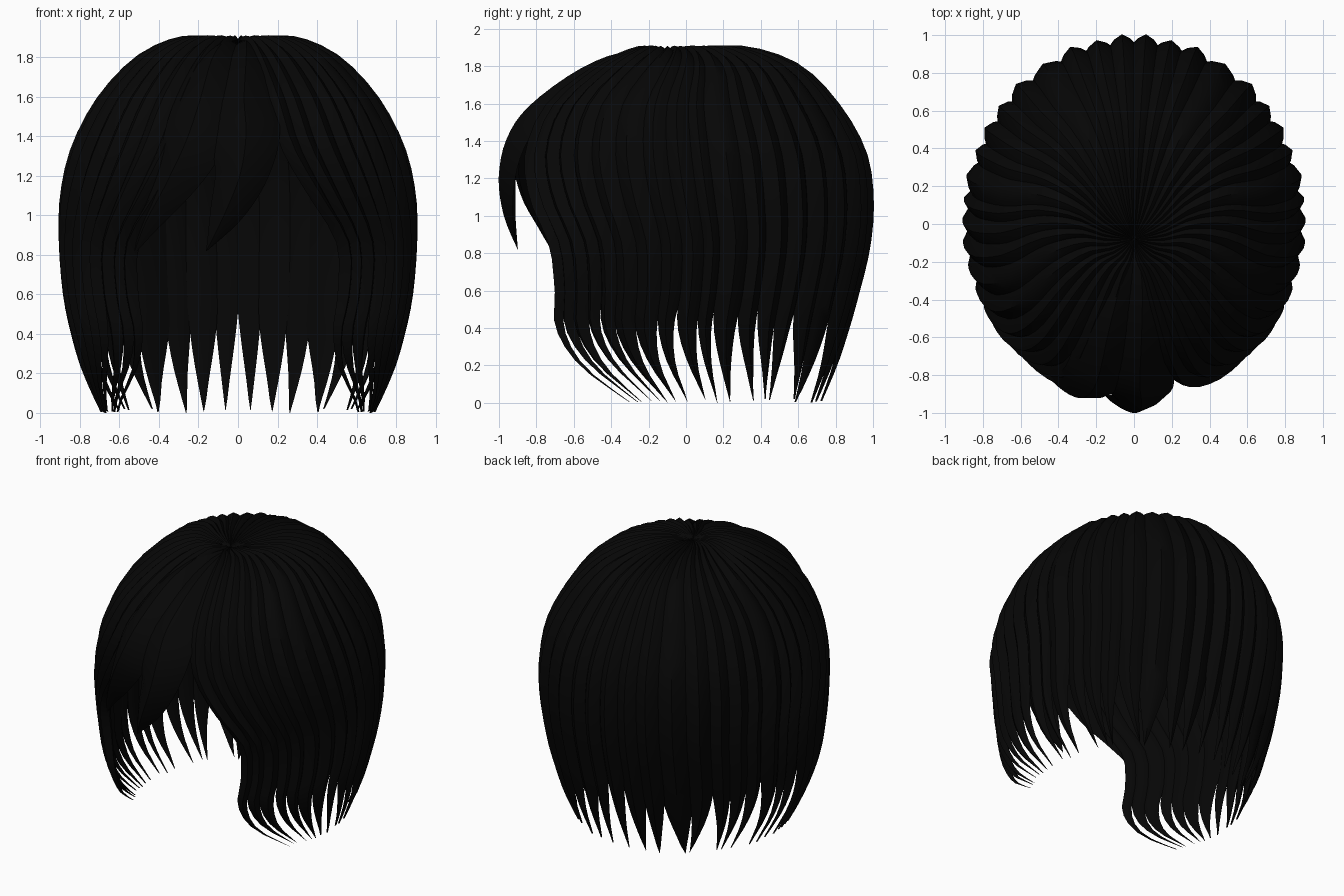
import bpy, bmesh, math, random
from mathutils import Vector

if "Cube" in bpy.data.objects:
    bpy.data.objects.remove(bpy.data.objects["Cube"])

random.seed(4)
black = bpy.data.materials.new("black_hair")
black.diffuse_color = (0.0018, 0.0018, 0.0018, 1)
black.use_nodes = True
black.node_tree.nodes["Principled BSDF"].inputs["Base Color"].default_value = black.diffuse_color

# Hair shell outline: height, half width, front depth, back depth, opening angle
SHELL = [(1.87, .00, .08, -.08, 0), (1.895, .15, .18, .10, 4), (1.89, .31, .28, .34, 8),
         (1.80, .51, .49, .60, 10), (1.60, .70, .76, .80, 13), (1.35, .83, .89, .94, 16),
         (1.10, .885, .93, .98, 25), (.85, .89, .92, .965, 36), (.60, .87, .89, .91, 37),
         (.40, .835, .87, .86, 36), (.20, .78, .78, .80, 42), (.00, .69, .67, .72, 62)]


def spline(rows, s):
    """Smooth interpolation of a list of tuples, s from 0 to 1."""
    n = len(rows) - 1
    k = min(int(s * n), n - 1)
    t = s * n - k
    p = [rows[max(0, min(n, k + d))] for d in (-1, 0, 1, 2)]
    return [.5 * (2 * b + (c - a) * t + (2 * a - 5 * b + 4 * c - d) * t * t
                  + (3 * b - a - 3 * c + d) * t ** 3) for a, b, c, d in zip(*p)]


def add_lock(bm, rings):
    """Closed lock from a list of equal cross-section rings."""
    vs = [[bm.verts.new(p) for p in r] for r in rings]
    n = len(vs[0])
    for a, b in zip(vs, vs[1:]):
        for i in range(n):
            j = (i + 1) % n
            bm.faces.new((a[i], a[j], b[j], b[i]))
    bm.faces.new(vs[0][::-1])
    bm.faces.new(vs[-1])


def shell_point(s, phi, lift):
    z, sx, f, b, a = spline(SHELL, s)
    phi += math.radians(a) * max(0, 1 - phi / math.pi) ** 2.3
    cy, ry = (b - f) / 2, (b + f) / 2
    fade = min(1, s * 5)
    top = max(0, 1 - s * 2.6)
    k = 1 + lift * fade * (1 - .6 * top)
    return Vector((sx * k * math.sin(phi), cy - ry * k * math.cos(phi),
                   z + lift * top * fade))


# Cross-section: across position (-1..1), lift above the shell
SECTION = [(-1, -.035), (-.6, -.004), (0, .022), (.6, -.004), (1, -.035), (.5, -.05), (-.5, -.05)]


def finish(bm, name, mirror=False):
    bmesh.ops.remove_doubles(bm, verts=bm.verts, dist=.00001)
    bmesh.ops.recalc_face_normals(bm, faces=bm.faces)
    me = bpy.data.meshes.new(name)
    bm.to_mesh(me)
    bm.free()
    ob = bpy.data.objects.new(name, me)
    bpy.context.collection.objects.link(ob)
    me.materials.append(black)
    if mirror:
        ob.modifiers.new("mirror", 'MIRROR').use_mirror_merge = False
    bpy.context.view_layer.objects.active = ob
    ob.select_set(True)
    bpy.ops.object.shade_smooth_by_angle(angle=math.radians(40))
    ob.select_set(False)


# Side and back locks, radiating from the crown
COUNT, STEPS = 19, 30
edges = [0] + [(i + random.uniform(-.25, .25)) * math.pi / COUNT for i in range(1, COUNT)] + [math.pi]
bm = bmesh.new()
for lo, hi in zip(edges, edges[1:]):
    mid, half = (lo + hi) / 2, (hi - lo) / 2
    end = random.uniform(.985, 1)
    start = random.uniform(.68, .78)
    lean = random.uniform(-.09, .09)
    raise_ = random.uniform(-.008, .006)
    rings = []
    for i in range(STEPS + 1):
        s = .0015 + (end - .0015) * i / STEPS
        tail = max(0, (s - start) / (end - start))
        w = half * (1.15 * (1 - tail ** 1.5) + .01)
        c = mid + lean * tail * tail
        rings.append([shell_point(s, c + u * w, raise_ + l * (1 - .8 * tail)) for u, l in SECTION])
    add_lock(bm, rings)
finish(bm, "side_and_back_locks", True)


# Fringe locks: path points x, y, z, half width
def fringe(name, path):
    bm = bmesh.new()
    rings = []
    pts = [spline(path, i / 28) for i in range(29)]
    for i, p in enumerate(pts):
        c = Vector(p[:3])
        d = Vector(pts[min(i + 1, 28)][:3]) - Vector(pts[max(i - 1, 0)][:3])
        out = (c - Vector((0, 0, 1.0))).normalized()
        side = d.cross(out).normalized()
        w = max(.002, p[3])
        rings.append([c + side * u * w + out * (l * min(1, w * 8) - .25 * w * u * u)
                      for u, l in SECTION])
    add_lock(bm, rings)
    finish(bm, name)


fringe("main_fringe_lock", [(0, -.09, 1.86, .01), (.04, -.28, 1.87, .09), (.04, -.55, 1.77, .16),
                            (.03, -.82, 1.575, .18), (.04, -.94, 1.40, .17), (.01, -.98, 1.2, .13),
                            (-.07, -.96, 1.0, .08), (-.16, -.9, .82, .002)])
fringe("left_fringe_lock", [(0, -.09, 1.86, .01), (-.06, -.28, 1.87, .09), (-.13, -.55, 1.77, .15),
                            (-.19, -.81, 1.565, .17), (-.26, -.90, 1.36, .16),
                            (-.36, -.87, 1.15, .11), (-.46, -.79, .97, .06), (-.53, -.71, .80, .002)])
